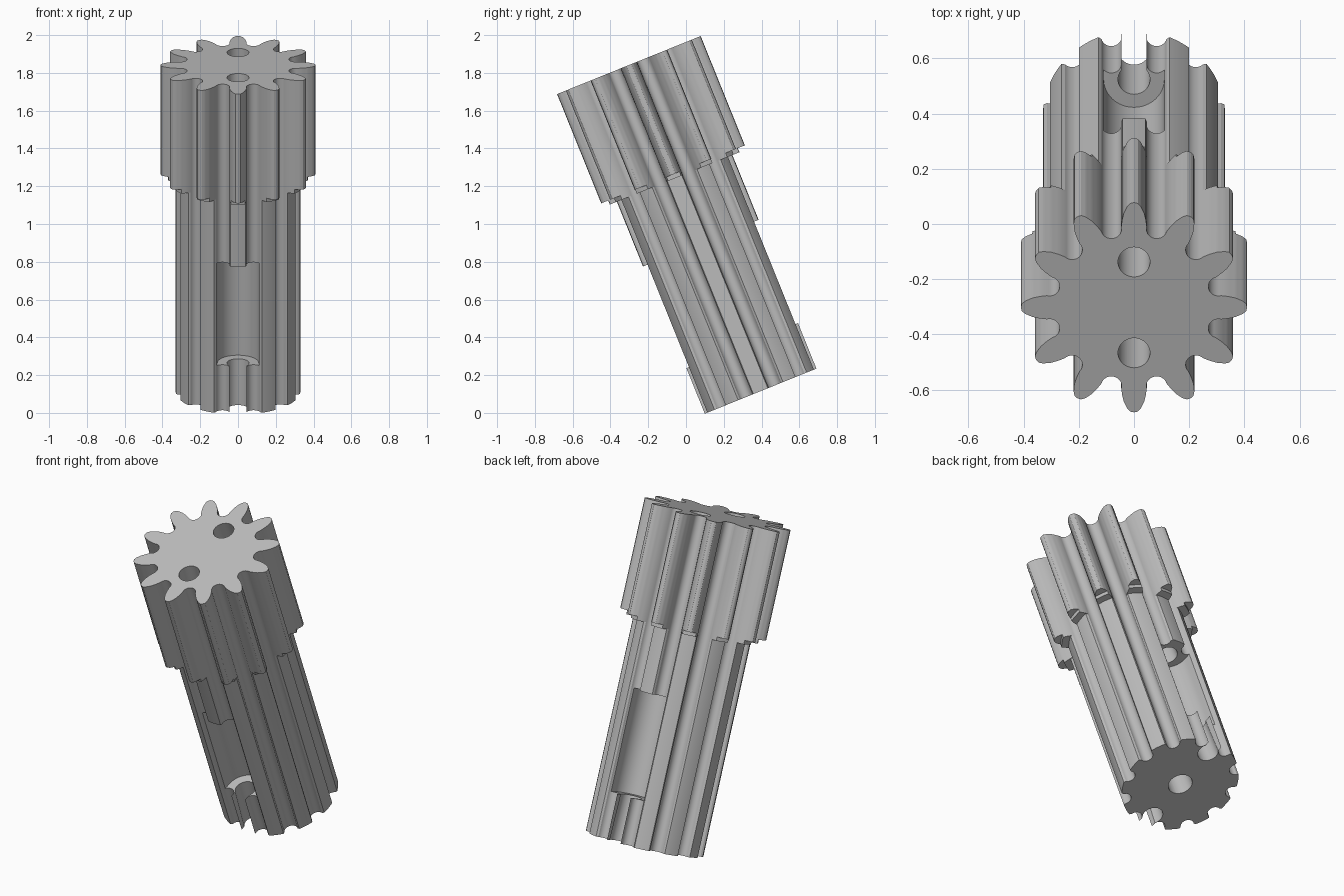
import bpy, bmesh, math
from mathutils import Matrix, Vector

cube = bpy.data.objects.get("Cube")
if cube:
    bpy.data.objects.remove(cube, do_unlink=True)

TEETH, LENGTH, TILT = 12, 1.862, math.radians(22)
PITCH = 2 * math.pi / TEETH

# Plain grey material
grey = bpy.data.materials.new("grey")
grey.use_nodes = True
grey.diffuse_color = (0.5, 0.5, 0.5, 1)
grey.node_tree.nodes["Principled BSDF"].inputs["Base Color"].default_value = (0.5, 0.5, 0.5, 1)


def make_object(name, bm):
    bmesh.ops.recalc_face_normals(bm, faces=bm.faces[:])
    mesh = bpy.data.meshes.new(name)
    bm.to_mesh(mesh)
    bm.free()
    mesh.materials.append(grey)
    obj = bpy.data.objects.new(name, mesh)
    bpy.context.collection.objects.link(obj)
    return obj


def half_tooth():
    """Polar points from the tooth tip to the middle of the round valley."""
    flank = [(0.41, 0.0), (0.407, 0.014), (0.395, 0.025), (0.37, 0.037), (0.345, 0.043)]
    fine = [flank[0]]
    for a, b in zip(flank, flank[1:]):
        for k in range(1, 5):
            fine.append((a[0] + (b[0] - a[0]) * k / 4, a[1] + (b[1] - a[1]) * k / 4))
    pts = [(r, w / r) for r, w in fine]
    centre, rad = 0.317, 0.037
    for k in range(9):
        t = math.pi / 2 * k / 8
        x, y = centre - rad * math.sin(t), -rad * math.cos(t)
        pts.append((math.hypot(x, y), PITCH / 2 + math.atan2(y, x)))
    return pts


def gear_ring(bm, limit, z):
    """One closed outline, turned down to the given radius."""
    half = half_tooth()
    tooth = half + [(r, PITCH - a) for r, a in half[-2:0:-1]]
    return [bm.verts.new((min(r, limit) * math.cos(a + i * PITCH),
                          min(r, limit) * math.sin(a + i * PITCH), z))
            for i in range(TEETH) for r, a in tooth]


# Stepped pinion: narrow shaft, thin collar, full gear
bm = bmesh.new()
rings = [gear_ring(bm, r, z) for r, z in
         [(0.33, 0), (0.33, 1.215), (0.37, 1.215), (0.37, 1.238), (0.41, 1.238), (0.41, LENGTH)]]
for low, high in zip(rings, rings[1:]):
    for i in range(len(low)):
        j = (i + 1) % len(low)
        bm.faces.new((low[i], low[j], high[j], high[i]))
bm.faces.new(rings[0][::-1])
bm.faces.new(rings[-1])
bmesh.ops.remove_doubles(bm, verts=bm.verts[:], dist=1e-5)
pinion = make_object("pinion", bm)


def cylinder(name, start, end, radius):
    bm = bmesh.new()
    a, b = Vector(start), Vector(end)
    turn = (b - a).to_track_quat('Z', 'Y').to_matrix().to_4x4()
    bmesh.ops.create_cone(bm, cap_ends=True, segments=40, radius1=radius, radius2=radius,
                          depth=(b - a).length, matrix=Matrix.Translation((a + b) / 2) @ turn)
    return make_object(name, bm)


def channel(name, side, radius, centre, z0, z1):
    """Round-bottomed channel that is open to the outside."""
    bm = bmesh.new()
    outline = [(radius * math.cos(t), centre - radius * math.sin(t))
               for t in (math.pi * k / 24 for k in range(25))]
    outline += [(-radius, 0.5), (radius, 0.5)]
    face = bm.faces.new([bm.verts.new((x, y * side, z0)) for x, y in outline])
    new = bmesh.ops.extrude_face_region(bm, geom=[face])["geom"]
    bmesh.ops.translate(bm, vec=(0, 0, z1 - z0),
                        verts=[v for v in new if isinstance(v, bmesh.types.BMVert)])
    return make_object(name, bm)


# Window, lower slot and slanted bore on both sides, blind centre hole below
cutters = [cylinder("centre_hole", (0, 0, -0.1), (0, 0, 0.5), 0.068)]
for side, label in ((-1, "front"), (1, "back")):
    cutters.append(channel(label + "_window", side, 0.11, 0.245, 0.26, 0.845))
    cutters.append(channel(label + "_slot", side, 0.045, 0.25, -0.1, 0.27))
    cutters.append(cylinder(label + "_bore", (0, side * 0.259, -0.1), (0, side * 0.174, 1.95), 0.058))

bpy.context.view_layer.objects.active = pinion
pinion.select_set(True)
for cutter in cutters:
    cutter.hide_render = True
    mod = pinion.modifiers.new(cutter.name, 'BOOLEAN')
    mod.operation, mod.solver, mod.object = 'DIFFERENCE', 'EXACT', cutter
    bpy.ops.object.modifier_apply(modifier=mod.name)
    bpy.data.objects.remove(cutter, do_unlink=True)

# Smooth flanks with crisp edges, then lean the whole part forward
bpy.ops.object.shade_smooth_by_angle(angle=math.radians(30))
pinion.rotation_euler = (TILT, 0, 0)
pinion.location = (0, 0.395, 0.115)
